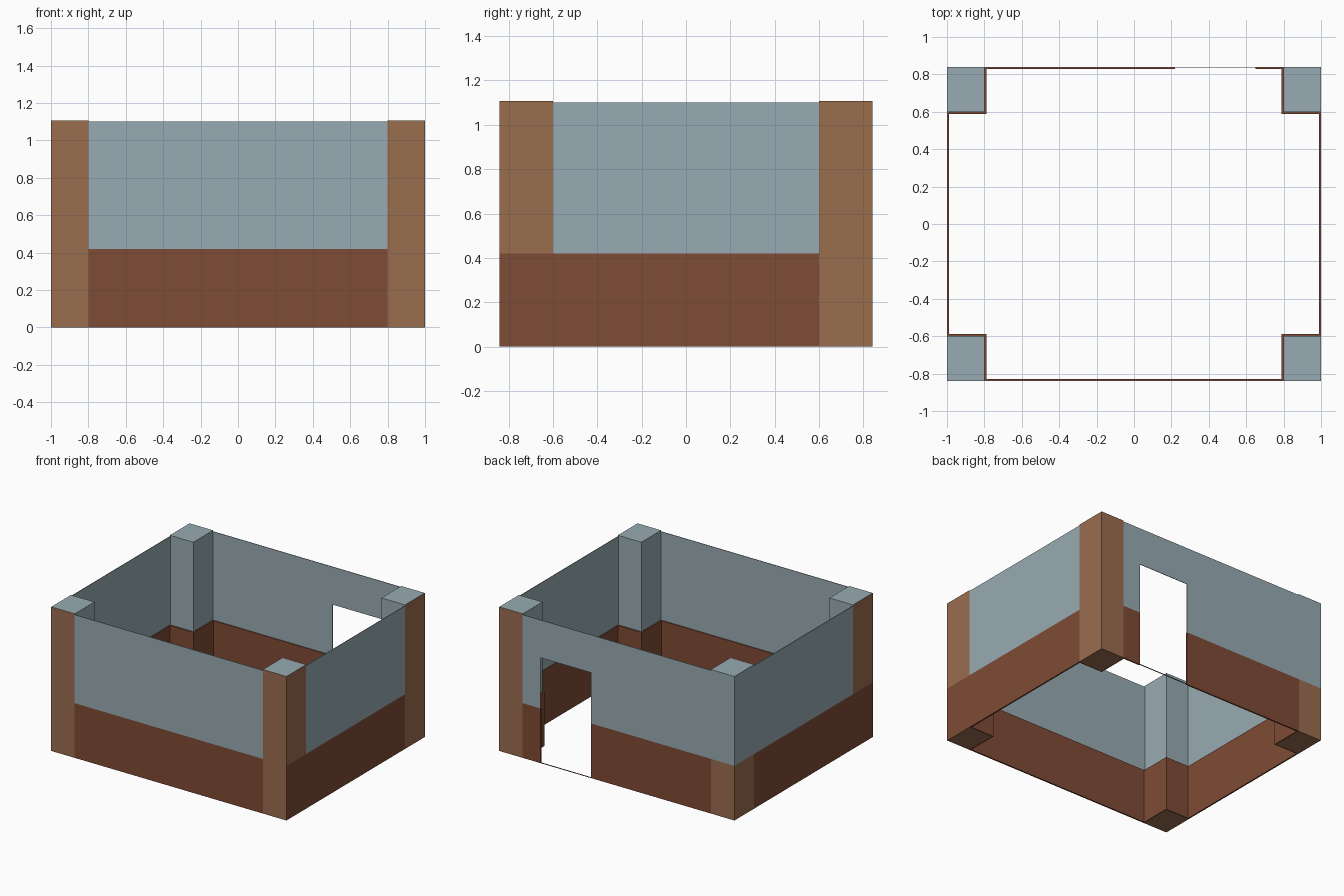
import bpy, bmesh

if "Cube" in bpy.data.objects:
    bpy.data.objects.remove(bpy.data.objects["Cube"])

X, Y = 1.0, 0.84          # outer half sizes
PX, PY = 0.80, 0.60       # inner edges of the corner pillars
MID, WALL_TOP, TOP = 0.42, 1.10, 1.107
THIN, BAND = 0.004, 0.011  # plaster sheet and wainscot thickness
DOOR_L, DOOR_R, DOOR_TOP = 0.22, 0.65, 0.81


def material(name, rgb):
    m = bpy.data.materials.new(name)
    m.diffuse_color = (*rgb, 1)
    m.use_nodes = True
    m.node_tree.nodes["Principled BSDF"].inputs["Base Color"].default_value = m.diffuse_color
    return m


BLUE = material("grey_blue_plaster", (0.314, 0.407, 0.445))
BROWN = material("red_brown_wainscot", (0.212, 0.070, 0.036))
TAN = material("tan_pillar", (0.323, 0.153, 0.078))


def box(name, lo, hi, mats, rule=None):
    """Axis-aligned box; rule(normal) picks the material index of each face."""
    bm = bmesh.new()
    bmesh.ops.create_cube(bm, size=1)
    for v in bm.verts:
        for i in range(3):
            v.co[i] = lo[i] if v.co[i] < 0 else hi[i]
    bm.normal_update()
    if rule:
        for f in bm.faces:
            f.material_index = rule(f.normal)
    me = bpy.data.meshes.new(name)
    bm.to_mesh(me)
    bm.free()
    for m in mats:
        me.materials.append(m)
    ob = bpy.data.objects.new(name, me)
    bpy.context.collection.objects.link(ob)
    return ob


def span(a, b):
    return min(a, b), max(a, b)


# Corner pillars: tan outside, plaster and wainscot colours inside
for sx in (-1, 1):
    for sy in (-1, 1):
        x0, x1 = span(sx * PX, sx * X)
        y0, y1 = span(sy * PY, sy * Y)
        tag = ("left" if sx < 0 else "right") + ("_front" if sy < 0 else "_back")

        def upper(n):
            outer = n.x * sx > 0.5 or n.y * sy > 0.5
            plain_corner = sx < 0 and sy > 0
            return 1 if outer and not plain_corner else 0

        def lower(n):
            if n.z < -0.5 or n.y * sy > 0.5:
                return 1
            return 1 if n.x * sx > 0.5 and sy > 0 else 0

        box("pillar_upper_" + tag, (x0, y0, MID), (x1, y1, TOP), [BLUE, TAN], upper)
        box("pillar_lower_" + tag, (x0, y0, 0), (x1, y1, MID), [BROWN, TAN], lower)
        # wainscot wrapped around the two inner pillar faces
        ax, bx = span(sx * (PX - BAND), sx * PX)
        ay, by = span(sy * (PY - BAND), sy * (Y - BAND))
        box("pillar_wainscot_side_" + tag, (ax, ay, 0), (bx, by, MID), [BROWN])
        ay, by = span(sy * (PY - BAND), sy * PY)
        ax, bx = span(sx * PX, sx * (X - BAND))
        box("pillar_wainscot_end_" + tag, (ax, ay, 0), (bx, by, MID), [BROWN])

# Side walls
for sx, tag in ((-1, "left"), (1, "right")):
    for part, t, z0, z1, m in (("wainscot", BAND, 0, MID, BROWN),
                               ("wall", THIN, MID, WALL_TOP, BLUE)):
        x0, x1 = span(sx * (X - t), sx * X)
        box(f"{tag}_{part}", (x0, -PY, z0), (x1, PY, z1), [m])

# Front wall
box("front_wainscot", (-PX, -Y, 0), (PX, -Y + BAND, MID), [BROWN])
box("front_wall", (-PX, -Y, MID), (PX, -Y + THIN, WALL_TOP), [BLUE])

# Back wall around the doorway
for tag, x0, x1 in (("left", -PX, DOOR_L), ("right", DOOR_R, PX)):
    box("back_wainscot_" + tag, (x0, Y - BAND, 0), (x1, Y, MID), [BROWN])
    box("back_wall_" + tag, (x0, Y - THIN, MID), (x1, Y, WALL_TOP), [BLUE])
box("wall_over_door", (DOOR_L, Y - THIN, DOOR_TOP), (DOOR_R, Y, WALL_TOP), [BLUE])
box("door_threshold", (DOOR_L, Y - THIN, 0), (DOOR_R, Y, 0.005), [BROWN])
